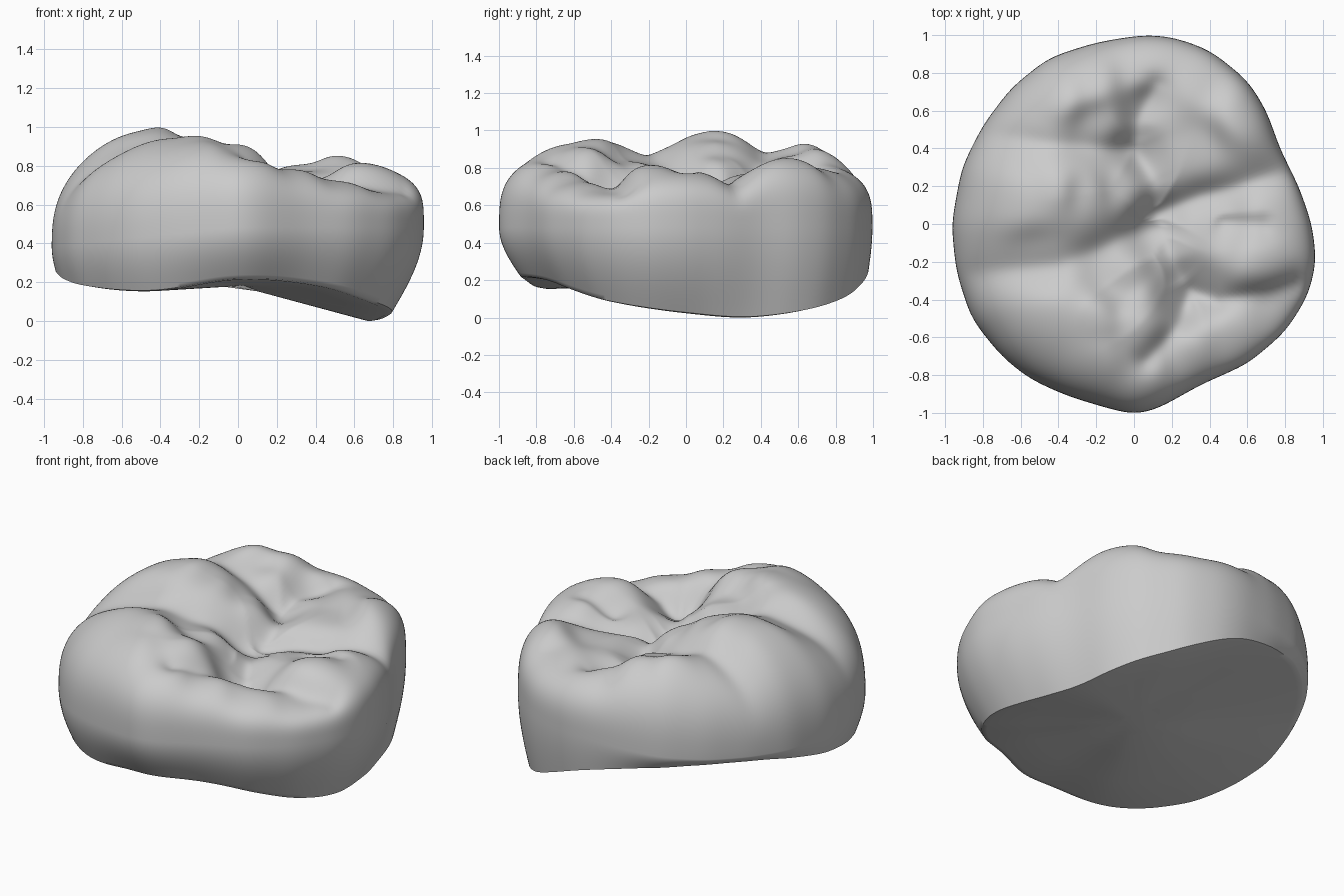
import bpy, bmesh, math
from mathutils import Vector

cube = bpy.data.objects.get("Cube")
if cube:
    bpy.data.objects.remove(cube)

SEGMENTS, TOP_RINGS, WALL_RINGS = 200, 72, 14

# Widest outline seen from above, counter-clockwise
OUTLINE = [(.94, 0), (.87, .2), (.77, .4), (.7, .6), (.6, .76), (.4, .92), (.2, .99),
           (.05, 1), (-.2, .96), (-.45, .88), (-.65, .72), (-.8, .52), (-.91, .3),
           (-.965, 0), (-.94, -.25), (-.86, -.5), (-.7, -.7), (-.55, -.82), (-.35, -.91),
           (-.15, -.97), (0, -1.01), (.12, -.98), (.35, -.85), (.6, -.74), (.8, -.57),
           (.92, -.38), (.965, -.2)]
# Lower margin height and narrowing, every 30 degrees from +x
MARGIN = [.035, .015, .1, .29, .375, .37, .28, .2, .17, .23, .2, .1]
NARROWING = [.82, .89, .95, .98, .96, .97, .98, .95, .91, .88, .88, .85]

# Cusps, rims and valleys of the chewing surface: x, y, height
HEIGHTS = [(-.42, .18, 1.03), (-.62, .14, .965), (-.25, .16, .965), (-.08, .2, .87),
           (-.2, -.5, .99), (-.45, -.48, .945), (0, -.6, .93), (-.1, -.3, .85),
           (-.2, -.72, .925), (.06, -.76, .89), (-.55, .42, .92), (-.5, -.22, .92),
           (-.36, .68, .95), (-.2, .73, .92), (-.2, .54, .88),
           (.58, .6, .84), (.35, .78, .79), (.02, .8, .83), (.68, -.25, .84),
           (.76, .05, .79), (.73, -.48, .68), (.55, -.6, .73), (.26, -.7, .8),
           (.14, 0, .7), (.3, -.36, .66), (.05, .38, .74), (.06, .62, .78),
           (.4, .02, .74), (.3, .4, .79)]
# Grooves: depth, width, path
GROOVES = [
    (.06, .06, [(-.95, .52), (-.7, .46), (-.35, .41), (0, .39), (.1, .22), (.14, 0)]),
    (.06, .07, [(-.95, -.27), (-.7, -.25), (-.4, -.22), (-.1, -.09), (.13, -.02)]),
    (.04, .05, [(.14, 0), (.2, -.2), (.3, -.36)]),
    (.05, .05, [(0, .39), (.02, .55), (.12, .74)]),
    (.07, .06, [(.13, .06), (.35, .15), (.55, .2), (.9, .31)]),
    (.07, .05, [(.3, -.36), (.45, -.41), (.62, -.37), (.85, -.32)]),
    (.07, .05, [(.3, -.36), (.24, -.53), (.07, -.72)]),
    (.03, .04, [(.48, .01), (.68, 0)]),
    (.03, .06, [(.1, -.25), (-.08, -.45)]),
]


def spline(a, b, c, d, t):
    return b + .5 * t * (c - a + t * (2 * a - 5 * b + 4 * c - d + t * (3 * (b - c) + d - a)))


def around(values, angle):
    """Smooth periodic lookup of evenly spaced values."""
    n = len(values)
    f = angle / math.tau * n
    i = math.floor(f)
    return spline(*(values[(i + k) % n] for k in (-1, 0, 1, 2)), f - i)


def ray_radius(angle):
    """Distance from the axis to the outline polygon."""
    d = Vector((math.cos(angle), math.sin(angle)))
    for p, q in zip(OUTLINE, OUTLINE[1:] + OUTLINE[:1]):
        p, e = Vector(p), Vector(q) - Vector(p)
        cross = d.x * e.y - d.y * e.x
        s = (p.x * e.y - p.y * e.x) / cross
        t = (p.x * d.y - p.y * d.x) / cross
        if s > 0 and -1e-6 <= t <= 1 + 1e-6:
            return s
    return 1


def smooth_radii():
    radii = [ray_radius(math.tau * i / SEGMENTS) for i in range(SEGMENTS)]
    for _ in range(8):
        radii = [(radii[i - 1] + 2 * radii[i] + radii[(i + 1) % SEGMENTS]) / 4
                 for i in range(SEGMENTS)]
    return radii


RADII = smooth_radii()


def belly(angle):
    return .5 + .1 * min(0, math.cos(angle))


def roundover(rho, angle):
    p = 3.3 + .7 * math.cos(angle)
    return max(0, 1 - rho ** p) ** (1 / p)


def unrounded(x, y, z):
    """Height that ends up at z once the shoulder is rounded over."""
    a = math.atan2(y, x) % math.tau
    base = belly(a)
    return base + (z - base) / roundover(math.hypot(x, y) / around(RADII, a), a)


CONTROL = [(x, y, unrounded(x, y, z)) for x, y, z in HEIGHTS]


def path_distance(point, path):
    best = 9
    for p, q in zip(path, path[1:]):
        p, e = Vector(p), Vector(q) - Vector(p)
        t = min(1, max(0, (point - p).dot(e) / e.length_squared))
        best = min(best, (point - p - e * t).length)
    return best


def crown_height(x, y):
    total = weight = 0
    for cx, cy, cz in CONTROL:
        w = 1 / ((x - cx) ** 2 + (y - cy) ** 2 + .015) ** 2
        total += w * cz
        weight += w
    point = Vector((x, y))
    cut = 0
    for depth, width, path in GROOVES:
        d = path_distance(point, path)
        cut = max(cut, depth * math.exp(1 - math.hypot(d / width, 1)))
    return total / weight - cut


def ring(bm, place):
    return [bm.verts.new(place(math.tau * i / SEGMENTS, RADII[i])) for i in range(SEGMENTS)]


def wall_point(t, inset=1):
    def place(a, r):
        low, n = around(MARGIN, a), around(NARROWING, a)
        r *= (n + (1 - n) * math.sin(t * math.pi / 2)) * inset
        return r * math.cos(a), r * math.sin(a), low + (belly(a) - low) * t
    return place


def top_point(rho):
    def place(a, r):
        x, y = rho * r * math.cos(a), rho * r * math.sin(a)
        base = belly(a)
        return x, y, base + (crown_height(x, y) - base) * roundover(rho, a)
    return place


# Crown: underside, side wall and chewing surface as one skin
bm = bmesh.new()
rings = []
mean = sum(MARGIN) / len(MARGIN)
for inset in (.15, .4, .7, .97):
    def under(a, r, k=inset):
        x, y, z = wall_point(0, k)(a, r)
        return x, y, mean + (z - mean) * k
    rings.append(ring(bm, under))
for i in range(WALL_RINGS):
    rings.append(ring(bm, wall_point(.02 + .98 * i / WALL_RINGS)))
for i in range(TOP_RINGS):
    rings.append(ring(bm, top_point(math.cos(math.pi / 2 * i / TOP_RINGS))))

for lower, upper in zip(rings, rings[1:]):
    for i in range(SEGMENTS):
        j = (i + 1) % SEGMENTS
        bm.faces.new((lower[i], lower[j], upper[j], upper[i]))
bm.faces.new(rings[0][::-1])
bm.faces.new(rings[-1])
floor = min(v.co.z for v in bm.verts)
bmesh.ops.translate(bm, verts=bm.verts, vec=(0, 0, -floor))
bmesh.ops.recalc_face_normals(bm, faces=bm.faces)

mesh = bpy.data.meshes.new("tooth_crown")
bm.to_mesh(mesh)
bm.free()
crown = bpy.data.objects.new("tooth_crown", mesh)
bpy.context.collection.objects.link(crown)

# Plain light grey
grey = bpy.data.materials.new("light_grey")
grey.use_nodes = True
grey.diffuse_color = (.6, .6, .6, 1)
grey.node_tree.nodes["Principled BSDF"].inputs["Base Color"].default_value = (.6, .6, .6, 1)
mesh.materials.append(grey)

bpy.context.view_layer.objects.active = crown
crown.select_set(True)
bpy.ops.object.shade_smooth_by_angle(angle=math.radians(50))
